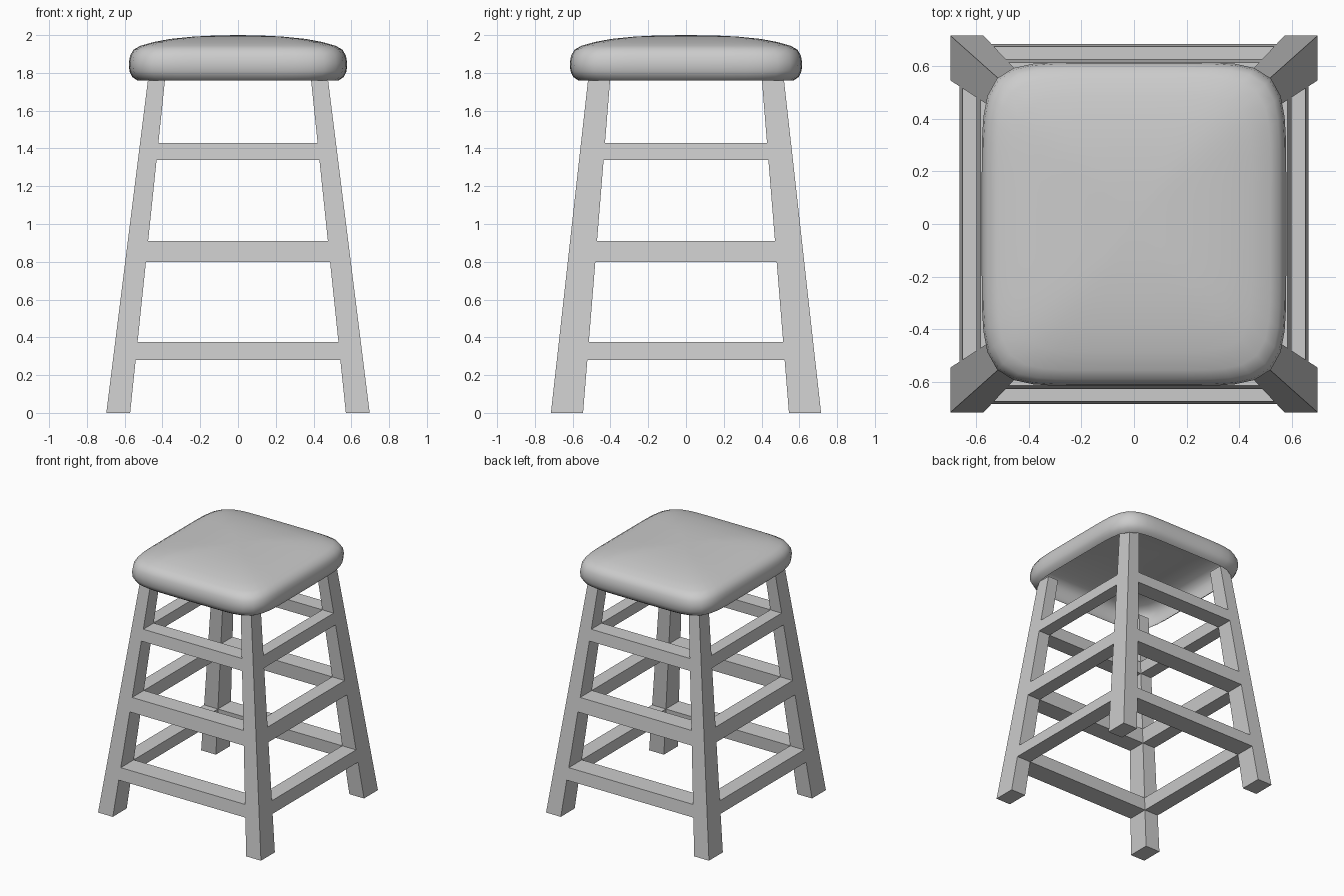
import bpy, math

if "Cube" in bpy.data.objects:
    bpy.data.objects.remove(bpy.data.objects["Cube"])

def add_mesh(name, verts, faces):
    mesh = bpy.data.meshes.new(name)
    mesh.from_pydata(verts, [], faces)
    mesh.update()
    obj = bpy.data.objects.new(name, mesh)
    bpy.context.collection.objects.link(obj)
    return obj

# Tapering leg section: outer/inner distance from the centre at height z
def lerp(a, b, z):
    return a + (b - a) * z / 1.76

def section(z):
    return (lerp(0.697, 0.477, z), lerp(0.571, 0.387, z),
            lerp(0.715, 0.519, z), lerp(0.545, 0.402, z))

def block(name, low, high, sx, sy):
    """Six-sided block from two 4-point loops, mirrored by sx and sy."""
    verts = [(x * sx, y * sy, z) for x, y, z in low + high]
    faces = [(3, 2, 1, 0), (4, 5, 6, 7)]
    faces += [(i, (i + 1) % 4, (i + 1) % 4 + 4, i + 4) for i in range(4)]
    if sx * sy < 0:
        faces = [f[::-1] for f in faces]
    return add_mesh(name, verts, faces)

def leg_loop(z):
    xo, xi, yo, yi = section(z)
    return [(xi, yi, z), (xo, yi, z), (xo, yo, z), (xi, yo, z)]

def front_loop(z):
    xo, xi, yo, yi = section(z)
    return [(-xi, yi, z), (xi, yi, z), (xi, yo, z), (-xi, yo, z)]

def side_loop(z):
    xo, xi, yo, yi = section(z)
    return [(xi, -yi, z), (xo, -yi, z), (xo, yi, z), (xi, yi, z)]

# Four splayed legs
for sx, side in ((-1, "left"), (1, "right")):
    for sy, end in ((-1, "front"), (1, "back")):
        block(f"{end}_{side}_leg", leg_loop(0), leg_loop(1.80), sx, sy)

# Three tiers of rungs, flush with the legs
tiers = (("lower", 0.28, 0.375), ("middle", 0.80, 0.91), ("upper", 1.34, 1.43))
for tier, z0, z1 in tiers:
    for s, end, side in ((-1, "front", "left"), (1, "back", "right")):
        block(f"{tier}_{end}_rung", front_loop(z0), front_loop(z1), 1, s)
        block(f"{tier}_{side}_rung", side_loop(z0), side_loop(z1), s, 1)

# Cushioned seat: hollow shell, open underneath, made of rounded-square rings
HX, HY, N, POWER = 0.578, 0.615, 64, 6.5
profile = [(0.045, 1.76), (0.018, 1.778), (0.003, 1.81), (0, 1.85), (0.006, 1.89),
           (0.025, 1.923), (0.06, 1.943), (0.13, 1.963), (0.22, 1.98),
           (0.34, 1.992), (0.46, 1.998)]
verts, faces = [], []
for inset, z in profile:
    for i in range(N):
        a = 2 * math.pi * i / N
        c, s = math.cos(a), math.sin(a)
        r = (abs(c) ** POWER + abs(s) ** POWER) ** (-1 / POWER)
        verts.append(((HX - inset) * r * c, (HY - inset) * r * s, z))
for k in range(len(profile) - 1):
    for i in range(N):
        j = (i + 1) % N
        faces.append((k * N + i, k * N + j, (k + 1) * N + j, (k + 1) * N + i))
last = (len(profile) - 1) * N
verts.append((0, 0, 2.0))
faces += [(last + i, last + (i + 1) % N, len(verts) - 1) for i in range(N)]
seat = add_mesh("seat", verts, faces)
for p in seat.data.polygons:
    p.use_smooth = True
